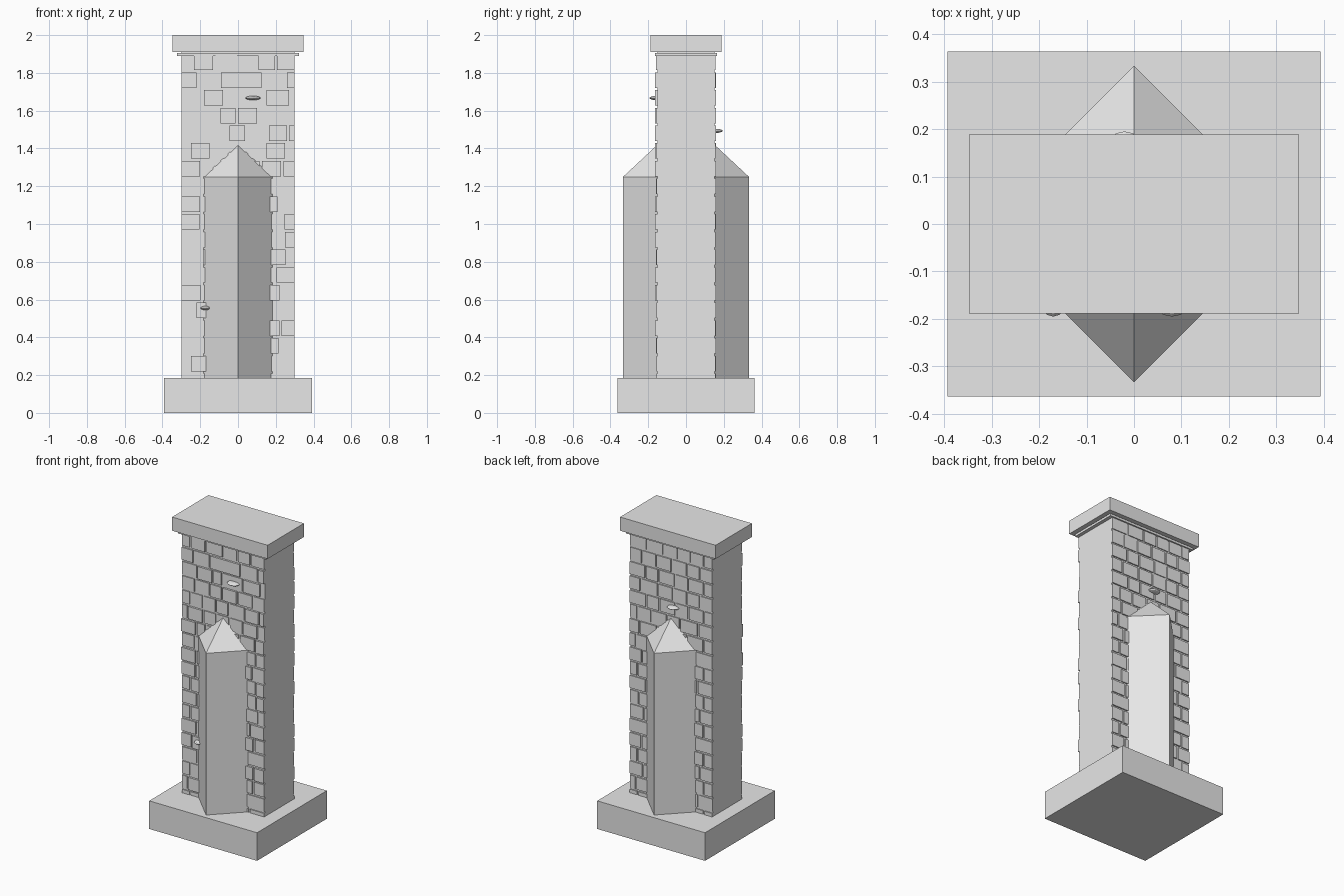
import bpy
import bmesh
import random
from mathutils import Matrix, Vector

random.seed(7)
if "Cube" in bpy.data.objects:
    bpy.data.objects.remove(bpy.data.objects["Cube"], do_unlink=True)

stone = bpy.data.materials.new("grey_stone")
stone.use_nodes = True
GREY = (0.8, 0.8, 0.8, 1)
stone.diffuse_color = GREY
stone.node_tree.nodes["Principled BSDF"].inputs["Base Color"].default_value = GREY


def finish(name, bm):
    bmesh.ops.recalc_face_normals(bm, faces=bm.faces)
    mesh = bpy.data.meshes.new(name)
    bm.to_mesh(mesh)
    bm.free()
    mesh.materials.append(stone)
    obj = bpy.data.objects.new(name, mesh)
    bpy.context.collection.objects.link(obj)
    return obj


def add_box(bm, x0, x1, y0, y1, z0, z1):
    centre = Vector((x0 + x1, y0 + y1, z0 + z1)) / 2
    size = Matrix.Diagonal((x1 - x0, y1 - y0, z1 - z0, 1))
    bmesh.ops.create_cube(bm, size=1, matrix=Matrix.Translation(centre) @ size)


def slab(name, half_x, half_y, z0, z1):
    bm = bmesh.new()
    add_box(bm, -half_x, half_x, -half_y, half_y, z0, z1)
    finish(name, bm)


# Plinth, wall core and coping
slab("base", 0.393, 0.363, 0, 0.185)
slab("wall_core", 0.3, 0.15, 0.18, 1.92)
slab("ledge", 0.323, 0.165, 1.89, 1.905)
slab("coping", 0.348, 0.189, 1.91, 2)


# Pointed buttress on each broad face
def buttress(name, side):
    bm = bmesh.new()
    plan = [(-0.193, 0.14), (0, 0.333), (0.193, 0.14)]
    low = [bm.verts.new((x, side * y, 0.18)) for x, y in plan]
    high = [bm.verts.new((x, side * y, 1.25)) for x, y in plan]
    apex = bm.verts.new((0, side * 0.14, 1.43))
    bm.faces.new(low)
    for i in range(2):
        bm.faces.new((low[i], low[i + 1], high[i + 1], high[i]))
        bm.faces.new((high[i], high[i + 1], apex))
    bm.faces.new((low[0], high[0], apex, high[2], low[2]))
    finish(name, bm)


# Brick facing: proud bricks by row, the remaining spans filled at random
PROUD = {
    16: [(-0.09, 0.04), (0.04, 0.125), (0.26, 0.3)],
    15: [(-0.18, -0.08), (0.15, 0.27)],
    14: [(0, 0.1)],
    13: [(0.165, 0.26), (0.27, 0.3)],
    12: [(-0.25, -0.15), (0.15, 0.25)],
    11: [(-0.3, -0.2), (0.24, 0.3)],
    9: [(-0.3, -0.2), (0.12, 0.21)],
    8: [(0.245, 0.3)],
    7: [(0.25, 0.3)],
    5: [(0.205, 0.3)],
    4: [(0.12, 0.22)],
    3: [(-0.22, -0.13)],
    2: [(0.12, 0.22), (0.23, 0.3)],
    0: [(-0.25, -0.17)],
}
PITCH, HEIGHT, JOINT = 0.0938, 0.082, 0.012


def brick_face(name, side, proud_rows):
    bm = bmesh.new()

    def brick(x0, x1, row, depth):
        z0 = 0.22 + row * PITCH
        ys = sorted((side * 0.14, side * depth))
        add_box(bm, x0, x1, ys[0], ys[1], z0, min(z0 + HEIGHT, 1.892))

    def fill(x0, x1, row):
        x = x0
        if row % 2 and x1 - x0 > 0.2:
            brick(x, x + 0.055, row, 0.157)
            x += 0.055 + JOINT
        while x1 - x > 0.02:
            end = x + random.uniform(0.08, 0.12)
            if x1 - end < 0.045:
                end = x1
            brick(x, end, row, random.uniform(0.155, 0.159))
            x = end + JOINT

    for row in range(-1, 18):
        x = -0.3
        for a, b in proud_rows.get(row, []):
            fill(x, a - JOINT, row)
            brick(a, b, row, 0.163)
            x = b + JOINT
        fill(x, 0.3, row)
    finish(name, bm)


for label, side, proud in (("front", -1, PROUD), ("back", 1, {})):
    buttress(label + "_buttress", side)
    brick_face(label + "_bricks", side, proud)


# Flat shelf fungi growing out of the brickwork
def shelf(name, x, side, z, radius):
    bm = bmesh.new()
    place = Matrix.Translation((x, side * 0.157, z))
    shape = Matrix.Diagonal((radius, 0.038, 0.011, 1))
    bmesh.ops.create_uvsphere(bm, u_segments=14, v_segments=6, radius=1,
                              matrix=place @ shape)
    finish(name, bm)


shelf("upper_front_shelf", 0.08, -1, 1.667, 0.042)
shelf("lower_front_shelf", -0.17, -1, 0.555, 0.03)
shelf("back_shelf", -0.02, 1, 1.493, 0.04)
